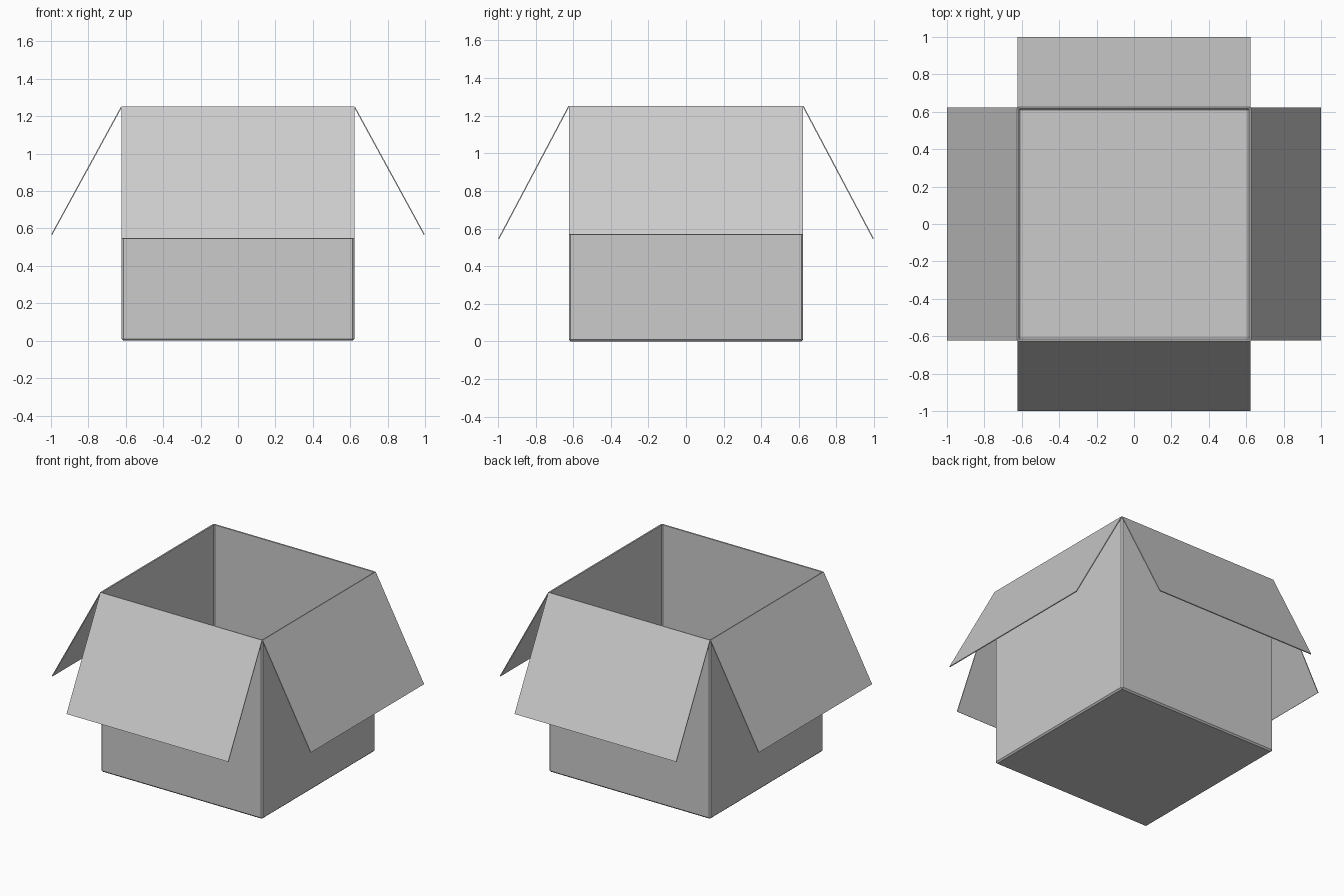
import bpy, bmesh
from mathutils import Matrix
from math import pi

if "Cube" in bpy.data.objects:
    bpy.data.objects.remove(bpy.data.objects["Cube"])

HALF, HEIGHT, CARD = 0.623, 1.25, 0.006


def add_sheet(name, bm):
    # Turn a single-layer mesh into a thin cardboard part
    bmesh.ops.recalc_face_normals(bm, faces=bm.faces)
    mesh = bpy.data.meshes.new(name)
    bm.to_mesh(mesh)
    bm.free()
    obj = bpy.data.objects.new(name, mesh)
    bpy.context.collection.objects.link(obj)
    mod = obj.modifiers.new("card_thickness", 'SOLIDIFY')
    mod.thickness = CARD
    mod.offset = -1
    mod.use_even_offset = True
    return obj


# Open-topped body with narrow chamfers on the corner and bottom folds
bm = bmesh.new()
bmesh.ops.create_cube(bm, size=1)
bmesh.ops.scale(bm, vec=(2 * HALF, 2 * HALF, HEIGHT), verts=bm.verts)
bmesh.ops.translate(bm, vec=(0, 0, HEIGHT / 2), verts=bm.verts)
folds = [e for e in bm.edges if min(v.co.z for v in e.verts) < 0.01]
bmesh.ops.bevel(bm, geom=folds, offset=0.01, segments=1, affect='EDGES')
top = [f for f in bm.faces if f.calc_center_median().z > HEIGHT - 0.01]
bmesh.ops.delete(bm, geom=top, context='FACES_ONLY')
add_sheet("box_body", bm)


# Four lid flaps folded outward and down from the rim
def add_flap(name, angle, tip_z):
    bm = bmesh.new()
    profile = [(-HALF, -HALF, HEIGHT), (-HALF, -0.996, tip_z),
               (HALF, -0.996, tip_z), (HALF, -HALF, HEIGHT)]
    bm.faces.new([bm.verts.new(p) for p in profile])
    bm.normal_update()
    obj = add_sheet(name, bm)
    obj.modifiers[0].offset = 0
    obj.matrix_world = Matrix.Rotation(angle, 4, 'Z')


for i, (side, tip_z) in enumerate([("front", 0.545), ("right", 0.567),
                                   ("back", 0.545), ("left", 0.567)]):
    add_flap(side + "_flap", i * pi / 2, tip_z)
